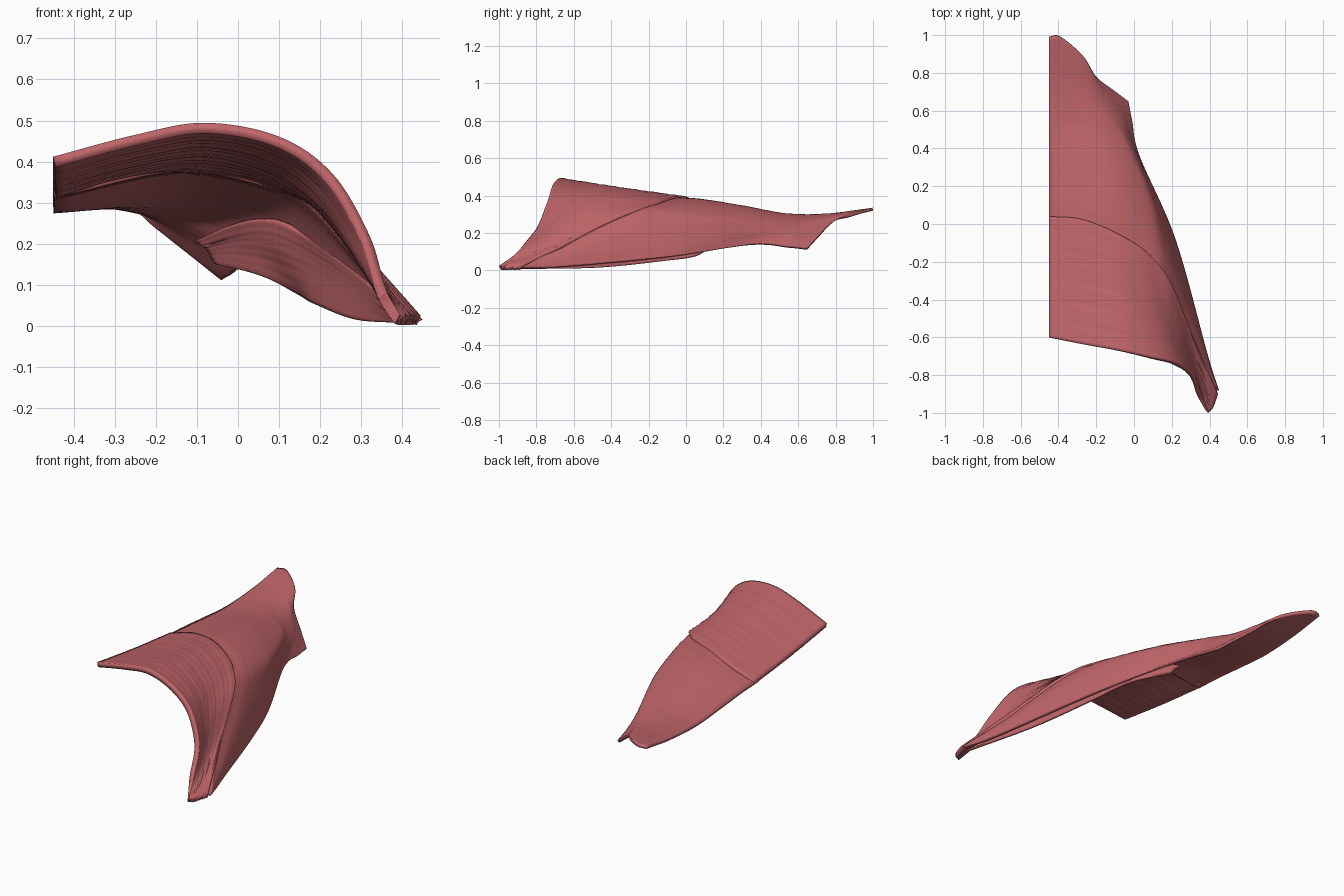
import bpy, math
from mathutils import Vector

red = bpy.data.materials.new("muscle_red")
red.diffuse_color = (0.52, 0.13, 0.14, 1)


def spline(pts, n):
    """Smooth curve through pts, sampled n times per span."""
    p = [Vector(a) for a in pts]
    p = [2 * p[0] - p[1]] + p + [2 * p[-1] - p[-2]]
    out = []
    for i in range(1, len(p) - 2):
        a, b, c, d = p[i - 1:i + 3]
        for k in range(n):
            t = k / n
            out.append(0.5 * (2 * b + (c - a) * t + (2 * a - 5 * b + 4 * c - d) * t * t
                              + (3 * b - a - 3 * c + d) * t ** 3))
    return out + [p[-2]]


def sheet(name, rows, thick, ripple=0.0, nu=8, nv=12):
    """Loft a thin fibrous sheet through the row curves."""
    across = [spline(r, nu) for r in rows]
    cols = [spline(c, nv) for c in zip(*across)]
    w, h = len(cols), len(cols[0])
    verts = []
    for i, col in enumerate(cols):
        fade = math.sin(math.pi * i / (w - 1)) * 0.7 + 0.3
        for j, v in enumerate(col):
            bump = math.sin(j * 1.9) + 0.6 * math.sin(j * 0.83 + i * 0.05)
            verts.append((v.x, v.y, max(v.z + ripple * fade * bump, 0.004)))
    faces = [(i * h + j, (i + 1) * h + j, (i + 1) * h + j + 1, i * h + j + 1)
             for i in range(w - 1) for j in range(h - 1)]
    me = bpy.data.meshes.new(name)
    me.from_pydata(verts, [], faces)
    me.materials.append(red)
    ob = bpy.data.objects.new(name, me)
    bpy.context.collection.objects.link(ob)
    mod = ob.modifiers.new("thickness", 'SOLIDIFY')
    mod.thickness = thick
    mod.offset = -1
    bpy.context.view_layer.objects.active = ob
    ob.select_set(True)
    bpy.ops.object.shade_smooth_by_angle(angle=math.radians(40))
    ob.select_set(False)
    return ob


# Upper front layer: front rim, middle, rear overlap line
sheet("front_layer", [
    [(-.45, -.60, .412), (-.25, -.64, .465), (-.08, -.67, .494), (.10, -.71, .46),
     (.23, -.74, .37), (.32, -.80, .22), (.36, -.91, .09), (.395, -1.0, .025)],
    [(-.45, -.28, .367), (-.27, -.30, .415), (-.10, -.34, .443), (.04, -.41, .42),
     (.15, -.48, .365), (.25, -.60, .27), (.345, -.78, .115), (.42, -.97, .025)],
    [(-.45, .04, .332), (-.30, .03, .376), (-.15, -.02, .398), (0, -.10, .385),
     (.10, -.18, .355), (.20, -.32, .305), (.33, -.64, .155), (.445, -.90, .025)],
], 0.026, 0.0015, nv=20)

# Rear layer: fans from the front tip to the narrow back end
sheet("rear_layer", [
    [(-.45, 0, .327), (-.15, -.05, .391), (.08, -.18, .352), (.19, -.325, .298),
     (.345, -.69, .118), (.45, -.88, .015)],
    [(-.45, .15, .32), (-.15, .10, .38), (.08, -.04, .333), (.19, -.18, .255),
     (.32, -.50, .115), (.39, -.69, .018)],
    [(-.45, .35, .303), (-.16, .31, .345), (.05, .19, .29), (.13, .08, .21),
     (.18, 0, .14), (.22, -.08, .075)],
    [(-.45, .55, .29), (-.22, .53, .305), (-.07, .47, .27), (-.01, .42, .22),
     (.015, .38, .17), (.03, .36, .14)],
    [(-.45, .78, .303), (-.32, .74, .302), (-.19, .66, .275), (-.10, .61, .225),
     (-.045, .58, .17), (-.01, .55, .13)],
    [(-.45, .99, .333), (-.39, .99, .333), (-.27, .89, .305), (-.20, .78, .255),
     (-.11, .71, .185), (-.03, .65, .122)],
], 0.016, 0.0006)

# Inner strip hanging inside the lateral wall
sheet("inner_strip", [
    [(.42, -.92, .010), (.30, -.48, .014), (.20, -.10, .052), (.155, .06, .08),
     (.06, .14, .125), (-.05, .25, .155)],
    [(.39, -.86, .03), (.29, -.43, .09), (.19, -.09, .15), (.10, .05, .19),
     (.02, .15, .20), (-.07, .25, .19)],
    [(.38, -.82, .05), (.28, -.40, .14), (.18, -.10, .215), (.09, .03, .258),
     (0, .14, .25), (-.10, .26, .21)],
], 0.012, 0.002)
